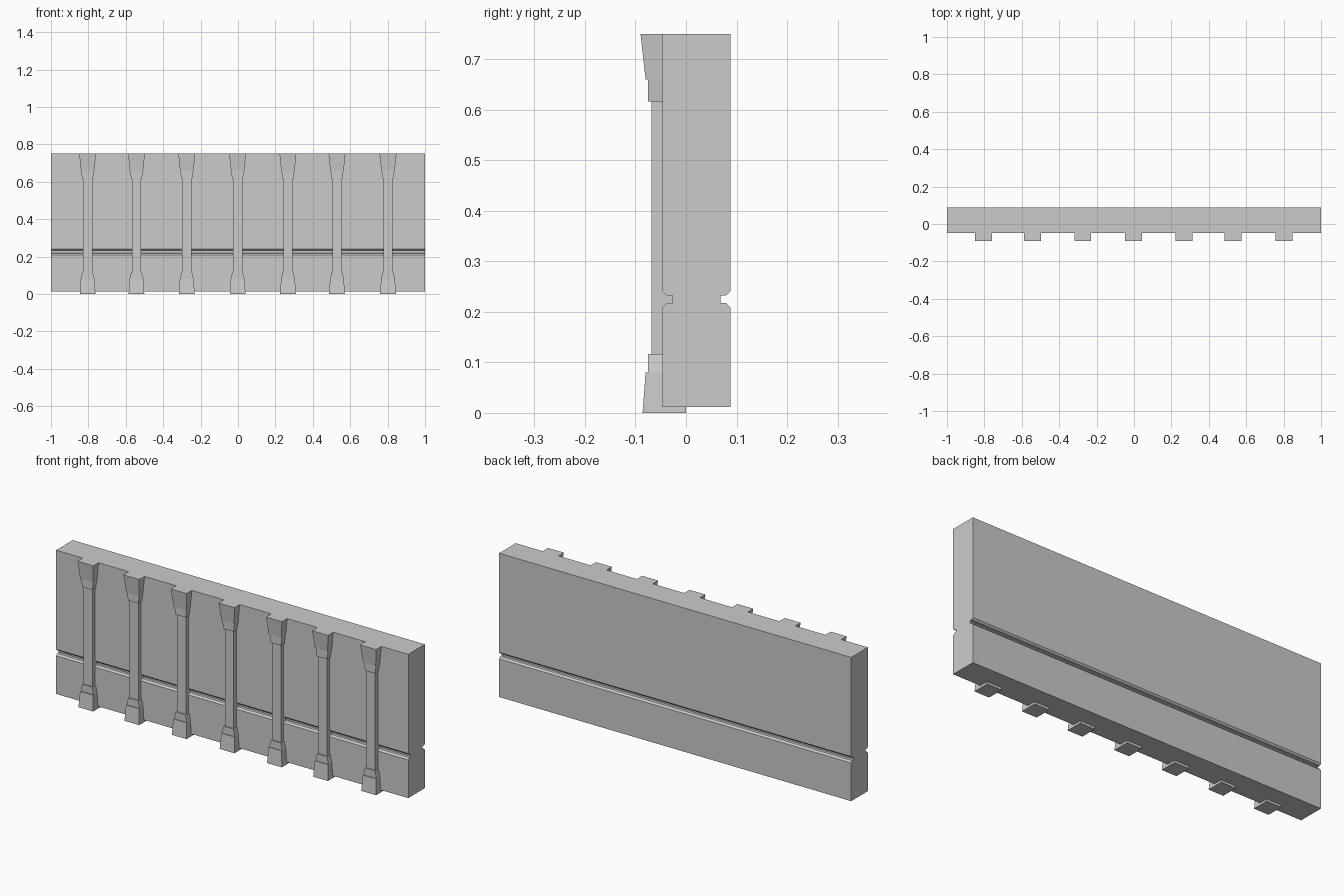
import bpy

if "Cube" in bpy.data.objects:
    bpy.data.objects.remove(bpy.data.objects["Cube"])


def mesh_object(name, verts, faces):
    mesh = bpy.data.meshes.new(name)
    mesh.from_pydata(verts, [], faces)
    mesh.update()
    obj = bpy.data.objects.new(name, mesh)
    bpy.context.collection.objects.link(obj)
    return obj


def block(name, cx, low, high, back=0.0):
    """Tapered block; low/high = (z, half width, front y)."""
    verts = []
    for z, w, front in (low, high):
        verts += [(cx - w, front, z), (cx + w, front, z),
                  (cx + w, back, z), (cx - w, back, z)]
    sides = [(i, (i + 1) % 4, (i + 1) % 4 + 4, i + 4) for i in range(4)]
    return mesh_object(name, verts, [(3, 2, 1, 0), (4, 5, 6, 7)] + sides)


# Wall: side profile with a stepped groove on both faces, extruded along x
MID, HALF = 0.0205, 0.0675
outline = [(HALF, 0.012), (HALF, 0.208), (HALF - 0.008, 0.217),
           (HALF - 0.02, 0.218), (HALF - 0.02, 0.232),
           (HALF - 0.008, 0.233), (HALF, 0.241), (HALF, 0.75)]
profile = [(MID + y, z) for y, z in outline]
profile += [(MID - y, z) for y, z in reversed(outline)]
n = len(profile)
verts = [(x, y, z) for x in (-1, 1) for y, z in profile]
faces = [tuple(reversed(range(n))), tuple(range(n, 2 * n))]
faces += [(i, (i + 1) % n, (i + 1) % n + n, i + n) for i in range(n)]
mesh_object("wall", verts, faces)

# Pilasters: shaft with two-stage base and capital
stages = [
    ("base", (0.0, 0.042, -0.086), (0.08, 0.037, -0.08)),
    ("base_collar", (0.08, 0.037, -0.075), (0.117, 0.028, -0.075)),
    ("shaft", (0.117, 0.025, -0.068), (0.617, 0.025, -0.068)),
    ("capital_collar", (0.617, 0.029, -0.075), (0.66, 0.035, -0.075)),
    ("capital", (0.66, 0.036, -0.08), (0.75, 0.045, -0.09)),
]
for cx in (-0.804, -0.543, -0.274, -0.002, 0.267, 0.529, 0.802):
    for name, low, high in stages:
        block("pilaster_" + name, cx, low, high)
